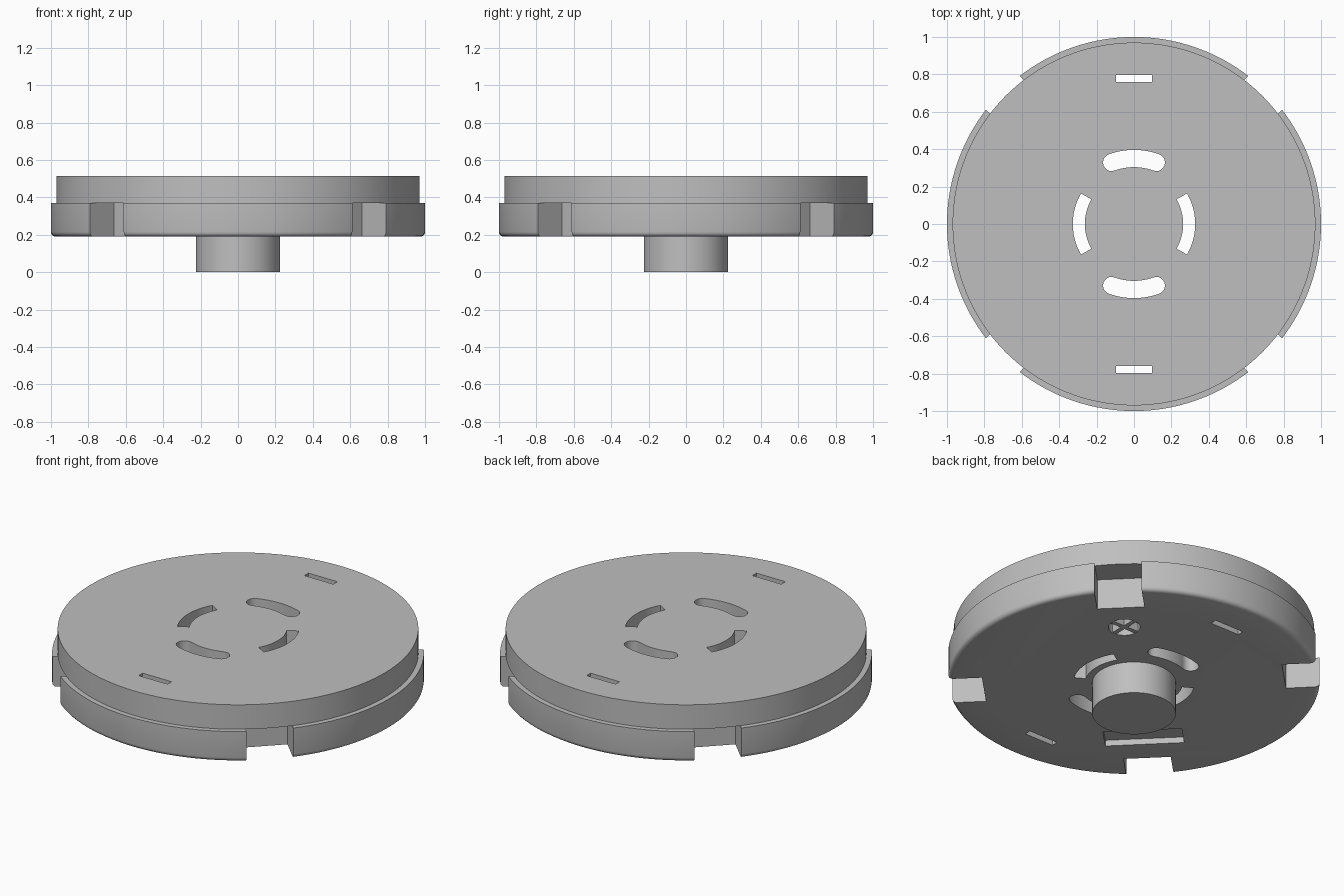
import bpy, bmesh
from math import radians, pi, sin, cos, sqrt
from mathutils import Matrix

cube = bpy.data.objects.get("Cube")
if cube:
    bpy.data.objects.remove(cube, do_unlink=True)

grey = bpy.data.materials.new("light_grey")
grey.use_nodes = True
grey.diffuse_color = (0.52, 0.52, 0.52, 1)
grey.node_tree.nodes["Principled BSDF"].inputs["Base Color"].default_value = (0.52, 0.52, 0.52, 1)

BASE, LEDGE, TOP = 0.19, 0.37, 0.515
POCKET_X = 0.6 / sqrt(2)


def make_object(name, bm):
    bmesh.ops.recalc_face_normals(bm, faces=bm.faces)
    mesh = bpy.data.meshes.new(name)
    bm.to_mesh(mesh)
    bm.free()
    mesh.materials.append(grey)
    obj = bpy.data.objects.new(name, mesh)
    bpy.context.collection.objects.link(obj)
    return obj


def prism(bm, outline, z0, z1):
    """Closed upright prism over a flat outline."""
    face = bm.faces.new([bm.verts.new((x, y, z0)) for x, y in outline])
    ext = bmesh.ops.extrude_face_region(bm, geom=[face])["geom"]
    verts = [v for v in ext if isinstance(v, bmesh.types.BMVert)]
    bmesh.ops.translate(bm, verts=verts, vec=(0, 0, z1 - z0))


def circle(r, n, cx=0, cy=0):
    return [(cx + r * cos(2 * pi * i / n), cy + r * sin(2 * pi * i / n)) for i in range(n)]


def box(cx, cy, sx, sy, turn=0):
    """Rectangle at (cx, cy), then turned about the origin."""
    pts = [(cx + i * sx / 2, cy + j * sy / 2) for i, j in ((-1, -1), (1, -1), (1, 1), (-1, 1))]
    c, s = cos(turn), sin(turn)
    return [(x * c - y * s, x * s + y * c) for x, y in pts]


def arc_slot(mid, half, angle, span, rounded):
    """Curved slot centred on a direction, with round or square ends."""
    steps = 16
    sweep = [angle - span + 2 * span * i / steps for i in range(steps + 1)]
    pts = [((mid + half) * cos(a), (mid + half) * sin(a)) for a in sweep]
    caps = [[], []]
    if rounded:
        for k, a in enumerate((sweep[-1], sweep[0])):
            for i in range(1, 10):
                t = a + k * pi + pi * i / 10
                caps[k].append((mid * cos(a) + half * cos(t), mid * sin(a) + half * sin(t)))
    inner = [((mid - half) * cos(a), (mid - half) * sin(a)) for a in reversed(sweep)]
    return pts + caps[0] + inner + caps[1]


def through_slots(bm):
    for side in (1, -1):
        prism(bm, arc_slot(0.35, 0.046, side * pi / 2, radians(20), True), 0.1, 0.7)
        prism(bm, arc_slot(0.295, 0.032, pi / 2 - side * pi / 2, radians(30), False), 0.1, 0.7)
        prism(bm, box(0, side * 0.777, 0.19, 0.038), 0.1, 0.7)


def carve(obj, bm):
    cutter = make_object("cutter", bm)
    cutter.hide_render = True
    mod = obj.modifiers.new("carve", "BOOLEAN")
    mod.operation, mod.solver, mod.object = "DIFFERENCE", "EXACT", cutter
    bpy.context.view_layer.update()
    carved = bpy.data.meshes.new_from_object(obj.evaluated_get(bpy.context.evaluated_depsgraph_get()))
    obj.modifiers.clear()
    obj.data = carved
    bpy.data.objects.remove(cutter, do_unlink=True)


# Upper disc
bm = bmesh.new()
prism(bm, circle(0.97, 128), LEDGE, TOP)
upper = make_object("upper_disc", bm)
cut = bmesh.new()
through_slots(cut)
carve(upper, cut)

# Lower disc with a rounded bottom rim
bm = bmesh.new()
prism(bm, circle(1.0, 128), BASE, LEDGE)
rim = [e for e in bm.edges if all(v.co.z < BASE + 0.01 for v in e.verts)]
bmesh.ops.bevel(bm, geom=rim, offset=0.025, segments=4, profile=0.5, affect="EDGES")
lower = make_object("lower_disc", bm)
cut = bmesh.new()
through_slots(cut)
# Four rim notches, a round pocket and a shallow rectangular pocket
for k in range(4):
    prism(cut, box(1.01, 0, 0.4, 0.255, pi / 4 + k * pi / 2), 0.1, 0.5)
prism(cut, circle(0.086, 32, POCKET_X, POCKET_X), 0.1, BASE + 0.05)
prism(cut, box(0.588, 0, 0.15, 0.425, radians(225)), 0.1, BASE + 0.035)
carve(lower, cut)

# Crossed ribs inside the round pocket
for name, sx, sy in (("pocket_rib_wide", 0.168, 0.026), ("pocket_rib_deep", 0.026, 0.168)):
    bm = bmesh.new()
    prism(bm, box(POCKET_X, POCKET_X, sx, sy), BASE, BASE + 0.05)
    make_object(name, bm)

# Centre knob
bm = bmesh.new()
prism(bm, circle(0.225, 64), 0, BASE)
knob = make_object("centre_knob", bm)

for obj in bpy.context.view_layer.objects:
    obj.select_set(False)
for obj in (upper, lower, knob):
    obj.select_set(True)
bpy.context.view_layer.objects.active = upper
bpy.ops.object.shade_smooth_by_angle(angle=radians(30))
